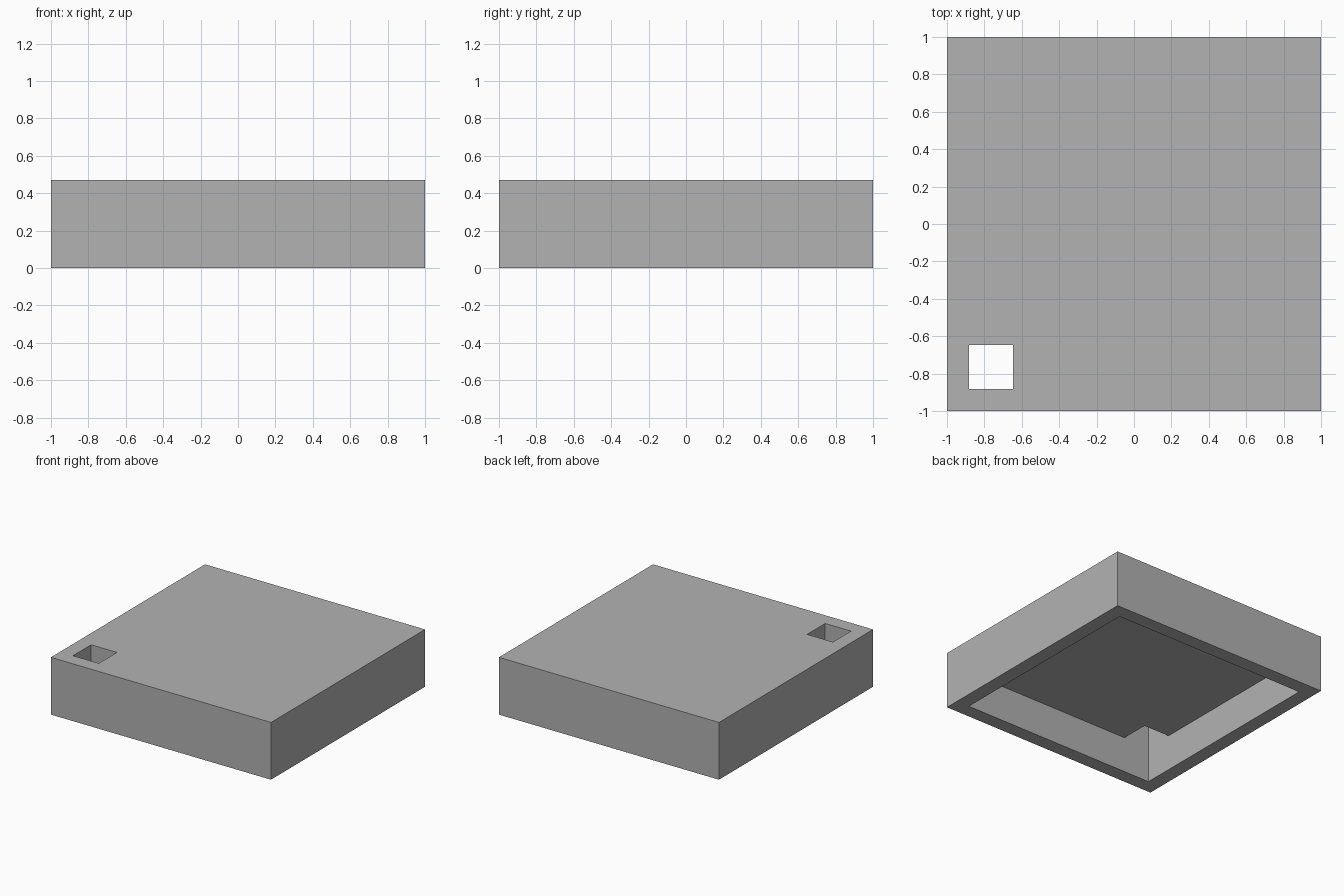
import bpy

# Remove the default cube
cube = bpy.data.objects.get("Cube")
if cube:
    bpy.data.objects.remove(cube, do_unlink=True)

UNIT = 2 / 17          # wall thickness, module for every size
HALF = 1.0
HEIGHT = 4 * UNIT
CAVITY = 2.5 * UNIT    # depth of the hollow underside
INNER = HALF - UNIT

grey = bpy.data.materials.new("plain_grey")
grey.use_nodes = True
colour = (0.448, 0.448, 0.448, 1)
grey.diffuse_color = colour
grey.node_tree.nodes["Principled BSDF"].inputs["Base Color"].default_value = colour


def box(name, low, high):
    """Axis-aligned box between two corners."""
    centre = [(a + b) / 2 for a, b in zip(low, high)]
    bpy.ops.mesh.primitive_cube_add(size=1, location=centre)
    obj = bpy.context.object
    obj.name = name
    obj.scale = [b - a for a, b in zip(low, high)]
    bpy.ops.object.transform_apply(location=True, rotation=False, scale=True)
    obj.data.materials.append(grey)
    return obj


def cut(target, cutter):
    """Subtract the cutter and discard it."""
    cutter.hide_render = True
    mod = target.modifiers.new(cutter.name, "BOOLEAN")
    mod.operation = "DIFFERENCE"
    mod.solver = "EXACT"
    mod.object = cutter
    bpy.context.view_layer.objects.active = target
    bpy.ops.object.modifier_apply(modifier=mod.name)
    bpy.data.objects.remove(cutter, do_unlink=True)


# Square lid
lid = box("hollow_lid", (-HALF, -HALF, 0), (HALF, HALF, HEIGHT))

# Hollow underside, leaving a rim and a thick top
cut(lid, box("cavity_cutter", (-INNER, -INNER, -UNIT), (INNER, INNER, CAVITY)))

# Square opening in the front corner, flush with the inner walls
edge = -INNER + 2 * UNIT
cut(lid, box("opening_cutter", (-INNER, -INNER, CAVITY - UNIT), (edge, edge, HEIGHT + UNIT)))
